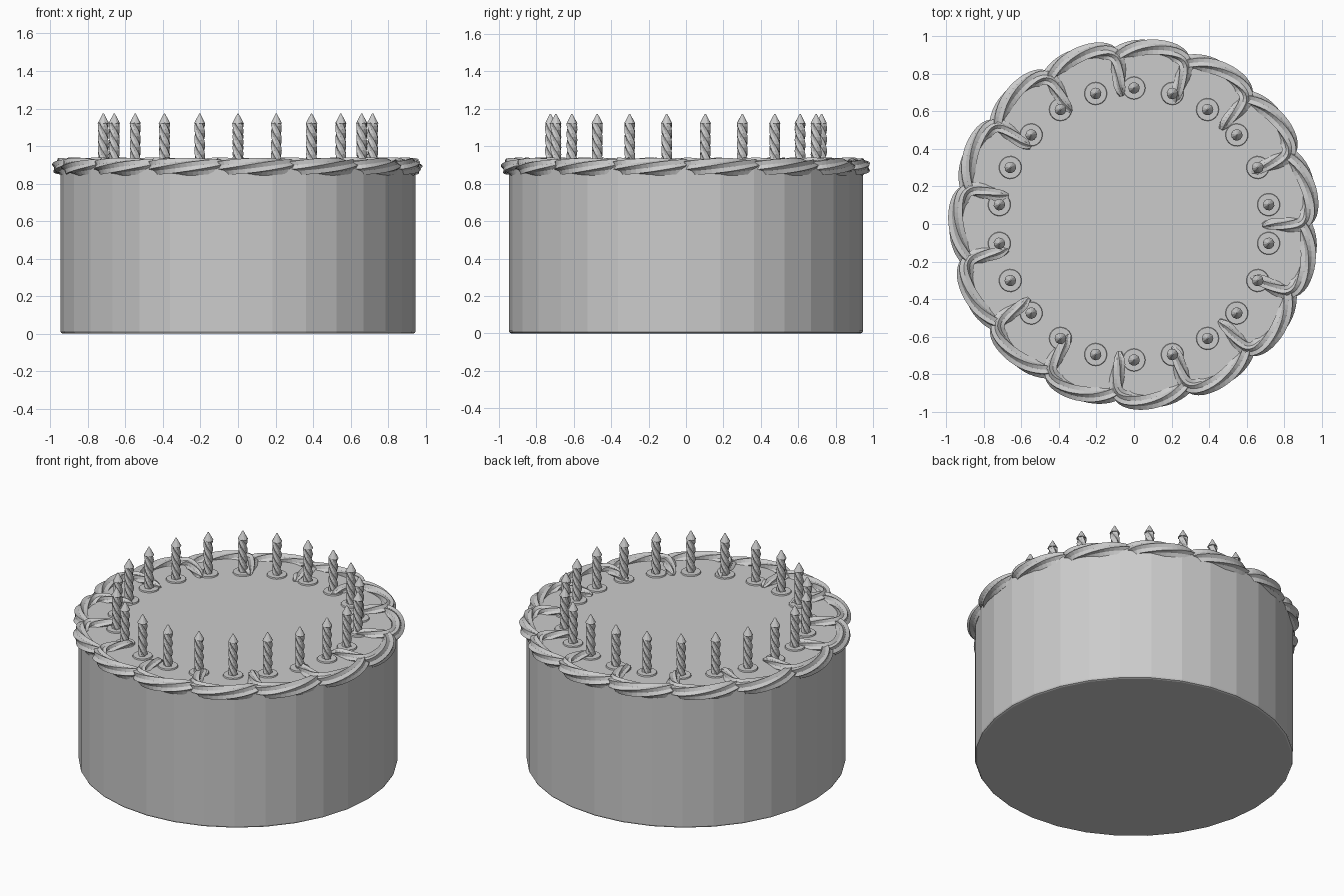
import bpy, bmesh
from math import sin, cos, pi, radians
from mathutils import Vector, Matrix

if "Cube" in bpy.data.objects:
    bpy.data.objects.remove(bpy.data.objects["Cube"], do_unlink=True)

GREY = (0.6, 0.6, 0.6, 1)
grey = bpy.data.materials.new("plain grey")
grey.use_nodes = True
grey.diffuse_color = GREY
grey.node_tree.nodes["Principled BSDF"].inputs["Base Color"].default_value = GREY

CAKE_TOP = 0.9
SWIRLS = 15
CANDLES = 22


def make_mesh(name, bm):
    bmesh.ops.recalc_face_normals(bm, faces=bm.faces)
    mesh = bpy.data.meshes.new(name)
    bm.to_mesh(mesh)
    bm.free()
    mesh.materials.append(grey)
    return mesh


def place(name, mesh, location=(0, 0, 0), turn=0):
    ob = bpy.data.objects.new(name, mesh)
    ob.location = location
    ob.rotation_euler.z = turn
    bpy.context.collection.objects.link(ob)
    return ob


def smooth_path(points, steps):
    """Catmull-Rom samples through tuples of any length."""
    pts = [points[0]] + points + [points[-1]]
    out = []
    for a, b, c, d in zip(pts, pts[1:], pts[2:], pts[3:]):
        for s in range(steps):
            t = s / steps
            out.append(tuple(
                q + 0.5 * t * (r - p + t * (2 * p - 5 * q + 4 * r - u + t * (3 * (q - r) + u - p)))
                for p, q, r, u in zip(a, b, c, d)))
    return out + [points[-1]]


def twisted_sweep(bm, path, radii, lobes, depth, turns):
    """Sweep a star section along a path, turning it as it goes."""
    path = [Vector(p) for p in path]
    rings = []
    last = len(path) - 1
    for i, (p, radius) in enumerate(zip(path, radii)):
        tangent = (path[min(i + 1, last)] - path[max(i - 1, 0)]).normalized()
        ref = Vector((1, 0, 0)) if abs(tangent.z) > 0.9 else Vector((0, 0, 1))
        side = tangent.cross(ref).normalized()
        up = side.cross(tangent)
        ring = []
        for k in range(lobes * 2):
            a = pi * k / lobes + 2 * pi * turns * i / last
            r = radius * (depth if k % 2 else 1)
            ring.append(bm.verts.new(p + side * (r * cos(a)) + up * (r * sin(a))))
        rings.append(ring)
    for low, high in zip(rings, rings[1:]):
        for k in range(len(low)):
            j = (k + 1) % len(low)
            bm.faces.new((low[k], low[j], high[j], high[k]))
    for ring in (rings[0], rings[-1]):
        bm.faces.new(ring)


# Cake body: faceted cylinder with a small bevel round the bottom edge
bm = bmesh.new()
bmesh.ops.create_cone(bm, cap_ends=True, segments=32, radius1=0.947, radius2=0.947,
                      depth=CAKE_TOP - 0.005,
                      matrix=Matrix.Translation((0, 0, (CAKE_TOP + 0.005) / 2)))
rim = [e for e in bm.edges if all(v.co.z < 0.1 for v in e.verts)]
bmesh.ops.bevel(bm, geom=rim, offset=0.013, segments=2, profile=0.5, affect='EDGES')
for v in bm.verts:
    if v.co.z < 0.1:
        v.co.z -= 0.005
place("cake_body", make_mesh("cake_body", bm))

# Piped icing: a twisted rope whose tail points inward and whose body follows the rim
# (distance from centre, angle in degrees, height, thickness)
stroke = [(0.685, -0.5, 0.90, 0.012), (0.73, 0, 0.903, 0.034), (0.81, -0.3, 0.902, 0.038),
          (0.89, 0.2, 0.898, 0.042), (0.933, 3.5, 0.892, 0.046), (0.946, 10, 0.89, 0.047),
          (0.938, 17, 0.89, 0.046), (0.912, 23, 0.89, 0.042), (0.89, 26, 0.89, 0.03)]
samples = smooth_path(stroke, 4)
bm = bmesh.new()
twisted_sweep(bm,
              [(r * cos(radians(a)), r * sin(radians(a)), z) for r, a, z, w in samples],
              [w for r, a, z, w in samples], lobes=6, depth=0.72, turns=0.6)
swirl = make_mesh("icing_swirl", bm)
for i in range(SWIRLS):
    place(f"icing_swirl_{i + 1}", swirl, turn=2 * pi * i / SWIRLS)

# Candle: twisted stem with a pointed tip
STEM = 0.225
bm = bmesh.new()
twisted_sweep(bm, [(0, 0, STEM * i / 12) for i in range(13)], [0.029] * 13,
              lobes=5, depth=0.76, turns=0.75)
bmesh.ops.create_cone(bm, cap_ends=True, segments=10, radius1=0.031, radius2=0.003, depth=0.052,
                      matrix=Matrix.Translation((0, 0, STEM + 0.022)))
candle = make_mesh("candle", bm)

# Low round holder under each candle
bm = bmesh.new()
bmesh.ops.create_cone(bm, cap_ends=True, segments=20, radius1=0.062, radius2=0.058, depth=0.012,
                      matrix=Matrix.Translation((0, 0, 0.002)))
holder = make_mesh("candle_holder", bm)

for i in range(CANDLES):
    a = pi / 2 + 2 * pi * i / CANDLES
    spot = (0.725 * cos(a), 0.725 * sin(a), CAKE_TOP)
    place(f"candle_{i + 1}", candle, spot, a)
    place(f"candle_holder_{i + 1}", holder, spot, a)
